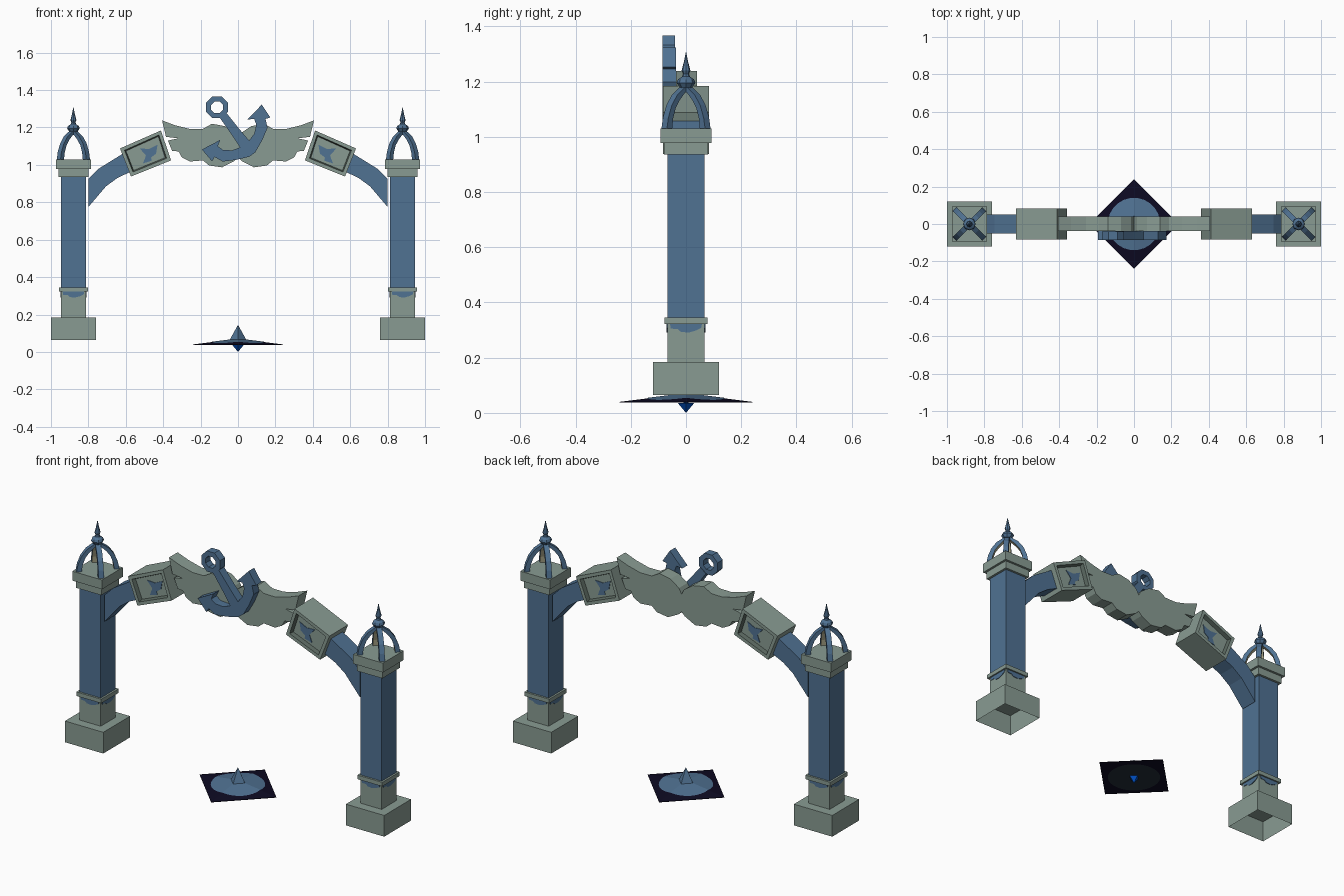
import bpy, bmesh
from math import radians, cos, sin, pi
from mathutils import Matrix, Vector

if "Cube" in bpy.data.objects:
    bpy.data.objects.remove(bpy.data.objects["Cube"])


def material(name, r, g, b):
    m = bpy.data.materials.new(name)
    m.use_nodes = True
    m.diffuse_color = (r, g, b, 1)
    m.node_tree.nodes["Principled BSDF"].inputs["Base Color"].default_value = (r, g, b, 1)
    return m


STONE = material("grey green stone", .25, .33, .29)
RIM = material("dark stone rim", .10, .135, .115)
BLUE = material("sea blue", .08, .168, .29)
SAND = material("pale sand", .48, .46, .30)
NAVY = material("night navy", .004, .003, .016)
SLATE = material("dark slate", .016, .026, .038)
BRIGHT = material("bright blue", .0, .08, .55)


def finish(name, bm, *mats, matrix=None):
    me = bpy.data.meshes.new(name)
    if matrix:
        bmesh.ops.transform(bm, matrix=matrix, verts=bm.verts)
    bm.to_mesh(me)
    bm.free()
    for m in mats:
        me.materials.append(m)
    ob = bpy.data.objects.new(name, me)
    bpy.context.collection.objects.link(ob)
    return ob


def prism(points, y0, y1, side=1):
    """Outline in x and z, extruded along y."""
    bm = bmesh.new()
    face = bm.faces.new([bm.verts.new((x * side, y0, z)) for x, z in points])
    ext = bmesh.ops.extrude_face_region(bm, geom=[face])["geom"]
    bmesh.ops.translate(bm, vec=(0, y1 - y0, 0),
                        verts=[v for v in ext if isinstance(v, bmesh.types.BMVert)])
    bmesh.ops.recalc_face_normals(bm, faces=bm.faces)
    bm.normal_update()
    return bm


def block(name, x, half, z0, z1, mat, open_bottom=False):
    bm = prism([(x - half, z0), (x + half, z0), (x + half, z1), (x - half, z1)], -half, half)
    if open_bottom:
        low = [f for f in bm.faces if f.normal.z < -.9]
        bmesh.ops.delete(bm, geom=low, context='FACES')
    return finish(name, bm, mat)


def lathe(name, profile, sides, mat, x=0, y=0, turn=0):
    bm = bmesh.new()
    rings = []
    for r, z in profile:
        rings.append([bm.verts.new((x + r * cos(turn + 2 * pi * i / sides),
                                    y + r * sin(turn + 2 * pi * i / sides), z))
                      for i in range(sides)])
    for a, b in zip(rings, rings[1:]):
        for i in range(sides):
            j = (i + 1) % sides
            bm.faces.new((a[i], a[j], b[j], b[i]))
    bmesh.ops.remove_doubles(bm, verts=bm.verts, dist=.0002)
    bmesh.ops.recalc_face_normals(bm, faces=bm.faces)
    return finish(name, bm, mat)


# Outlines for the left side
ARCH = [(.80, .775), (.706, .885), (.645, .93), (.55, .975), (.58, 1.075),
        (.622, 1.056), (.745, .98), (.80, .925)]
FRAME = [(.631, 1.088), (.412, 1.184), (.358, 1.024), (.572, .938)]
PATCH = [(.525, 1.088), (.475, 1.085), (.43, 1.108), (.438, 1.06),
         (.465, 1.04), (.462, 1.022), (.508, 1.008), (.492, 1.05)]
WING = [(0, 1.14), (.016, 1.17), (.07, 1.207), (.139, 1.22), (.187, 1.193), (.257, 1.192),
        (.337, 1.212), (.406, 1.238), (.385, 1.15), (.32, 1.142), (.375, 1.13), (.352, 1.075),
        (.318, 1.072), (.30, 1.04), (.257, 1.018), (.187, 1.024), (.155, .997), (.085, .987),
        (.02, 1.02), (0, 1.04)]
DRIP = [(-.058, .323), (-.055, .305), (-.03, .304), (-.018, .293), (.01, .291),
        (.035, .298), (.055, .308), (.058, .323)]
RIB = [(.112, 1.028), (.104, 1.07), (.086, 1.115), (.058, 1.152), (.02, 1.178), (0, 1.184),
       (0, 1.166), (.018, 1.16), (.044, 1.135), (.066, 1.105), (.08, 1.065), (.085, 1.028)]

for side, tag in ((1, "left"), (-1, "right")):
    px = .88 * side
    # Pillar
    block(tag + "_base", px, .12, .065, .185, STONE, open_bottom=True)
    block(tag + "_plinth", px, .067, .185, .325, STONE)
    block(tag + "_band", px, .078, .322, .345, STONE)
    block(tag + "_shaft", px, .067, .345, .937, BLUE)
    block(tag + "_capital_lower", px, .08, .935, .978, STONE)
    block(tag + "_capital_upper", px, .093, .977, 1.03, STONE)
    # Stains under the band and crown ribs
    for k in range(4):
        spot = Matrix.Translation((px, 0, 0))
        finish(f"{tag}_stain_{k}", prism(DRIP, -.07, -.066), BLUE,
               matrix=spot @ Matrix.Rotation(k * pi / 2, 4, 'Z'))
        bm = prism(RIB, -.014, .014)
        for f in bm.faces:
            f.material_index = int(abs(f.normal.y) < .5 and f.normal.x < -.2)
        finish(f"{tag}_crown_rib_{k}", bm, BLUE, SAND,
               matrix=spot @ Matrix.Rotation(pi / 4 + k * pi / 2, 4, 'Z'))
    lathe(tag + "_spire", [(0, 1.165), (.02, 1.175), (.034, 1.195), (.029, 1.208), (.014, 1.218),
                           (.011, 1.228), (.016, 1.24), (.008, 1.27), (0, 1.31)], 8, BLUE, px)
    # Arch arm
    finish(tag + "_arch_arm", prism(ARCH, -.052, .052, side), BLUE)
    # Framed block with a sunken panel on front and back
    bm = prism(FRAME, -.083, .083, side)
    caps = [f for f in bm.faces if abs(f.normal.y) > .9]
    bmesh.ops.inset_individual(bm, faces=caps, thickness=.026)
    rim = bmesh.ops.inset_individual(bm, faces=caps, thickness=.009, depth=-.022)["faces"]
    for f in rim:
        f.material_index = 1
    finish(tag + "_frame_block", bm, STONE, RIM)
    for y, end in ((-.064, "front"), (.06, "back")):
        finish(f"{tag}_{end}_patch", prism(PATCH, y, y + .004, side), BLUE)
    # Wing
    finish(tag + "_wing", prism(WING, -.037, .04, side), STONE)

# Anchor: local u runs along the shank, v across it
RING = Vector((-.112, 1.308))
ALONG, ACROSS = Vector((.6, -.8)), Vector((.8, .6))


def tilted(points):
    return [tuple(RING + ALONG * u + ACROSS * v) for u, v in points]


half = [(.052, .022), (.15, .025), (.245, .03), (.232, .075), (.20, .112), (.168, .122),
        (.15, .09), (.132, .20), (.215, .195), (.205, .17), (.25, .15), (.287, .085), (.315, .02)]
outline = half + [(u, -v) for u, v in reversed(half)]
finish("anchor_body", prism(tilted(outline), -.085, -.037), BLUE)

bm = bmesh.new()
loops = []
for r, y in ((.063, -.085), (.063, -.04), (.034, -.04), (.034, -.085)):
    loops.append([bm.verts.new((RING.x + r * cos(radians(22.5 + 45 * i)), y,
                                RING.y + r * sin(radians(22.5 + 45 * i)))) for i in range(8)])
for n in range(4):
    a, b = loops[n], loops[(n + 1) % 4]
    for i in range(8):
        j = (i + 1) % 8
        bm.faces.new((a[i], a[j], b[j], b[i]))
bmesh.ops.recalc_face_normals(bm, faces=bm.faces)
finish("anchor_ring", bm, BLUE)

# Floating floor marker: shallow pyramid, discs and two points
lathe("marker_plate", [(0, .037), (.24, .037), (.24, .04), (0, .07)], 4, NAVY)
for name, mat, top in (("marker_disc", BLUE, True), ("marker_underside", SLATE, False)):
    bm = bmesh.new()
    bmesh.ops.create_circle(bm, cap_ends=True, cap_tris=True, segments=32, radius=.14)
    for v in bm.verts:
        v.co.z = .072 - (abs(v.co.x) + abs(v.co.y)) * .125 if top else .035
    bm.normal_update()
    bmesh.ops.reverse_faces(bm, faces=[f for f in bm.faces if (f.normal.z > 0) != top])
    finish(name, bm, mat)
lathe("marker_point_top", [(.046, .062), (0, .145)], 4, BLUE)
lathe("marker_point_bottom", [(0, 0), (.03, .036), (0, .037)], 4, BRIGHT)
